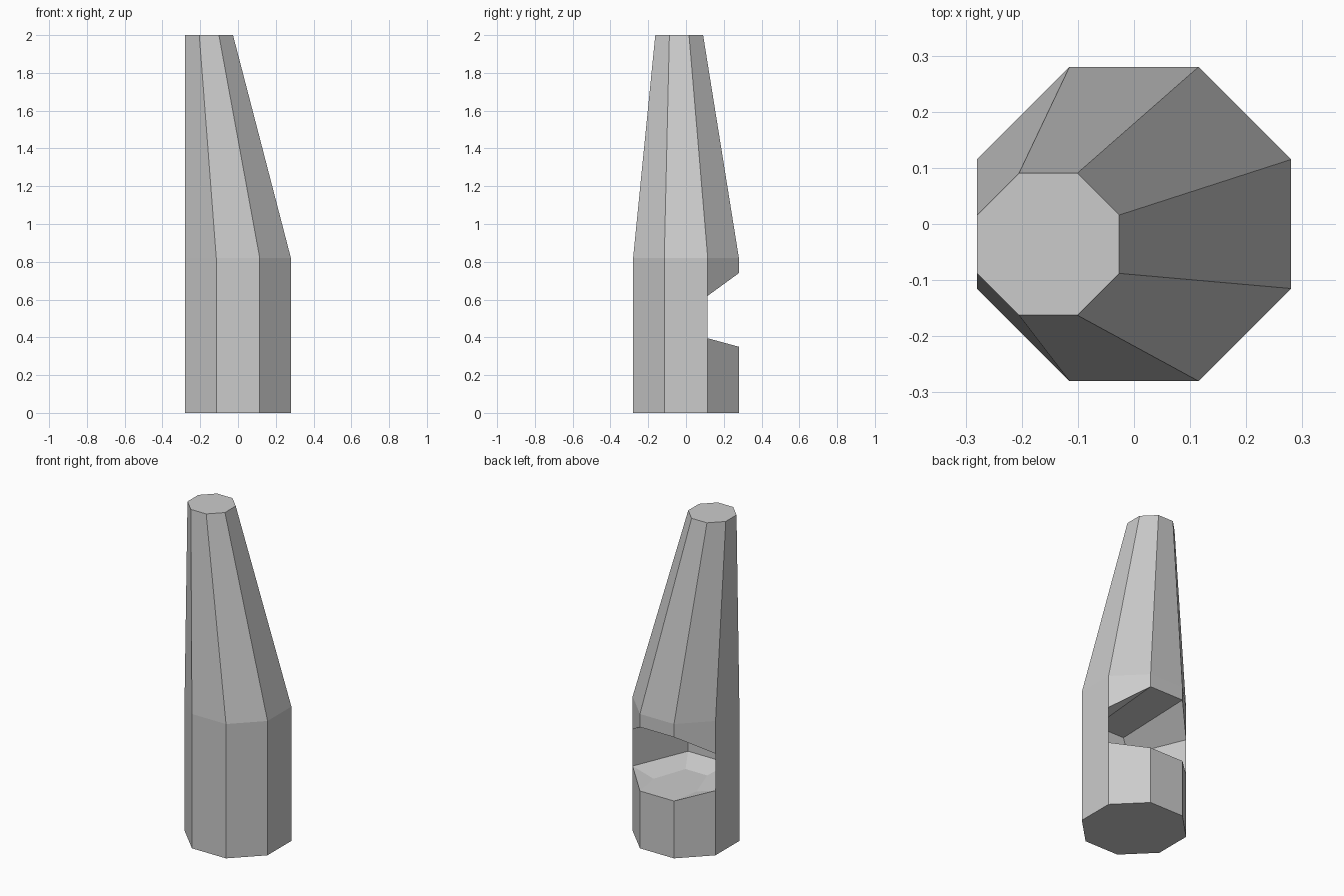
import bpy, bmesh

if "Cube" in bpy.data.objects:
    bpy.data.objects.remove(bpy.data.objects["Cube"])

A, B = 0.28, 0.115
RING = [(A, B), (B, A), (-B, A), (-A, B), (-A, -B), (-B, -A), (B, -A), (A, -B)]

bm = bmesh.new()


def vert(x, y, z):
    return bm.verts.new((x, y, z))


def pair(x, y, z):
    """Mirrored right / left vertices."""
    return vert(x, y, z), vert(-x, y, z)


def face(*vs):
    bm.faces.new(vs)


# octagonal body rings: base, shoulder and small off-centre tip
base = [vert(x, y, 0) for x, y in RING]
shoulder = [vert(x, y, 0.82) for x, y in RING]
tip = [vert(-0.153 + x * 0.452, -0.036 + y * 0.452, 2) for x, y in RING]

# rim of the opening across the three rear facets
low = [vert(x, y, z) for (x, y), z in zip(RING, (0.395, 0.35, 0.35, 0.395))]
high = [vert(x, y, z) for (x, y), z in zip(RING, (0.62, 0.74, 0.74, 0.62))]

# outer surfaces
face(*base)
face(*tip)
for i in range(8):
    j = (i + 1) % 8
    face(shoulder[i], shoulder[j], tip[j], tip[i])
    if i < 3:
        face(base[i], base[j], low[j], low[i])
        face(high[i], high[j], shoulder[j], shoulder[i])
    else:
        up = [low[0], high[0]] if j == 0 else []
        down = [high[3], low[3]] if i == 3 else []
        face(base[i], base[j], *up, shoulder[j], shoulder[i], *down)

# hollow inside the opening: walls, sunken floor, sloped ceiling
wall_low = pair(0.14, -0.22, 0.395)
wall_high = pair(0.14, -0.22, 0.62)
floor_front = pair(0.073, -0.10, 0.35)
floor_side = pair(0.145, 0.106, 0.35)
ceiling = pair(0.10, -0.21, 0.71)

face(*wall_low, *reversed(wall_high))
face(*wall_low, *reversed(floor_front))
face(*wall_high, *reversed(ceiling))
face(high[1], high[2], ceiling[1], ceiling[0])
face(low[1], low[2], floor_side[1], floor_front[1], floor_front[0], floor_side[0])
for s, outer, rear in ((0, 0, 1), (1, 3, 2)):
    face(low[outer], high[outer], wall_high[s], wall_low[s])
    face(low[outer], wall_low[s], floor_front[s], floor_side[s])
    face(low[outer], floor_side[s], low[rear])
    face(high[outer], high[rear], ceiling[s], wall_high[s])

bmesh.ops.recalc_face_normals(bm, faces=bm.faces[:])
mesh = bpy.data.meshes.new("tapered_post")
bm.to_mesh(mesh)
bm.free()
bpy.context.collection.objects.link(bpy.data.objects.new("tapered_post", mesh))
